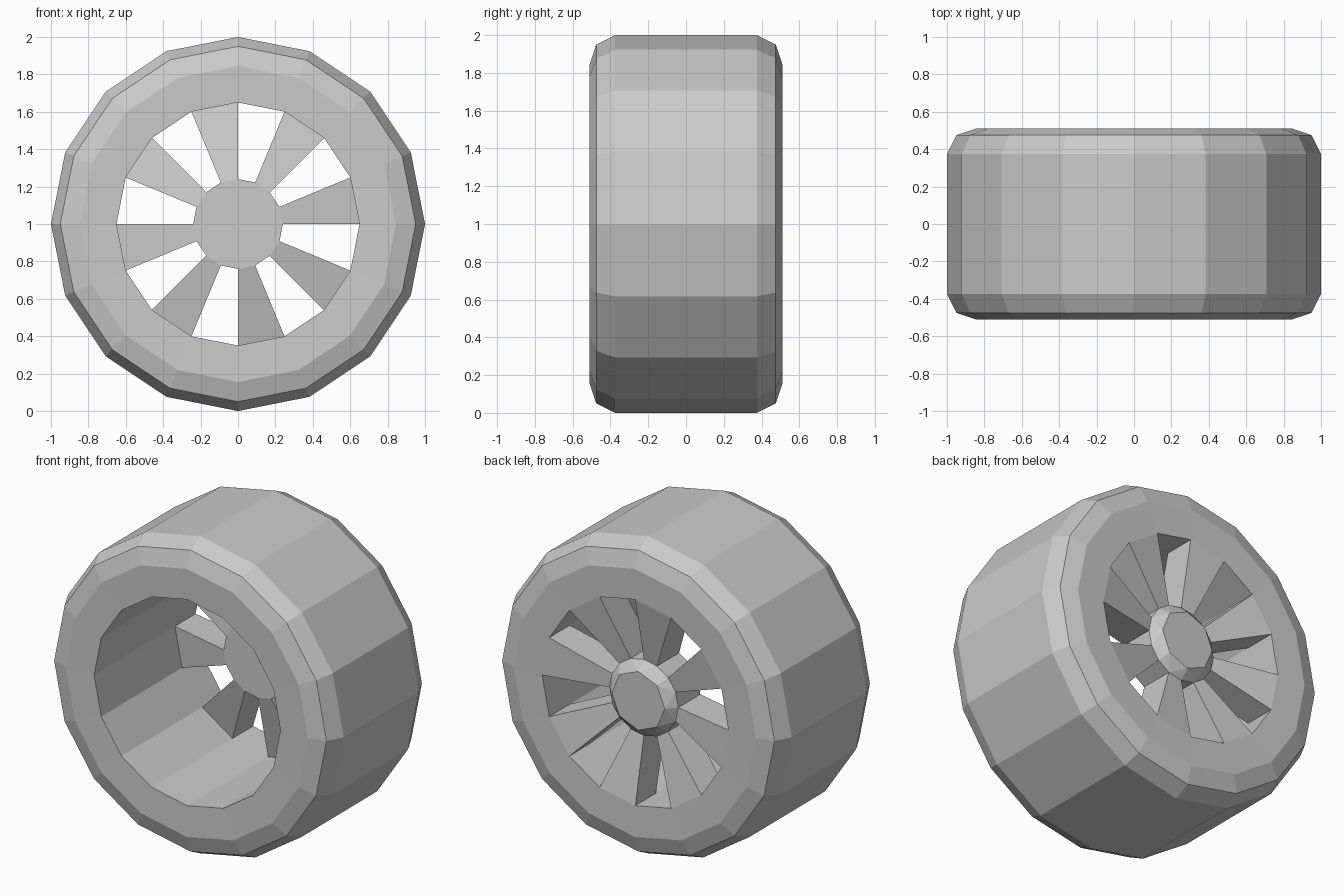
import bpy
import bmesh
from math import cos, sin, pi

if "Cube" in bpy.data.objects:
    bpy.data.objects.remove(bpy.data.objects["Cube"])

N = 16  # sides of the wheel


def point(r, y, i):
    a = 2 * pi * i / N
    return (r * cos(a), y, 1 + r * sin(a))


def finish(bm, name):
    bmesh.ops.recalc_face_normals(bm, faces=bm.faces[:])
    me = bpy.data.meshes.new(name)
    bm.to_mesh(me)
    bm.free()
    ob = bpy.data.objects.new(name, me)
    bpy.context.collection.objects.link(ob)
    return ob


def ring(bm, r, y):
    return [bm.verts.new(point(r, y, i)) for i in range(N)]


def bridge(bm, a, b):
    for i in range(N):
        j = (i + 1) % N
        bm.faces.new((a[i], a[j], b[j], b[i]))


# Tyre: closed lathe profile (radius, y), with a straight inner barrel
half = [(1.0, 0.375), (0.95, 0.475), (0.845, 0.51), (0.65, 0.505)]
profile = half + [(r, -y) for r, y in reversed(half)]
bm = bmesh.new()
rings = [ring(bm, r, y) for r, y in profile]
for k in range(len(rings)):
    bridge(bm, rings[k], rings[(k + 1) % len(rings)])
finish(bm, "tyre")

# Hub: 16-sided drum, narrowing at the back to an octagonal cap
bm = bmesh.new()
front = ring(bm, 0.24, 0.20)
back = ring(bm, 0.24, 0.42)
bridge(bm, front, back)
bm.faces.new(front)
cap = [bm.verts.new(point(0.185, 0.475, i)) for i in range(0, N, 2)]
for k in range(8):
    a, b, c = back[2 * k], back[2 * k + 1], back[(2 * k + 2) % N]
    p, q = cap[k], cap[(k + 1) % 8]
    bm.faces.new((a, b, p))
    bm.faces.new((b, q, p))
    bm.faces.new((b, c, q))
bm.faces.new(cap)
finish(bm, "hub")

# Spokes: eight tapered blocks filling every second segment
bm = bmesh.new()
for i in range(0, N, 2):
    outer = [bm.verts.new(point(0.65, y, j))
             for y, j in ((0.30, i), (0.30, i + 1), (0.505, i + 1), (0.505, i))]
    inner = [bm.verts.new(point(0.24, y, j))
             for y, j in ((0.20, i), (0.20, i + 1), (0.42, i + 1), (0.42, i))]
    for k in range(4):
        m = (k + 1) % 4
        bm.faces.new((outer[k], outer[m], inner[m], inner[k]))
finish(bm, "spokes")
